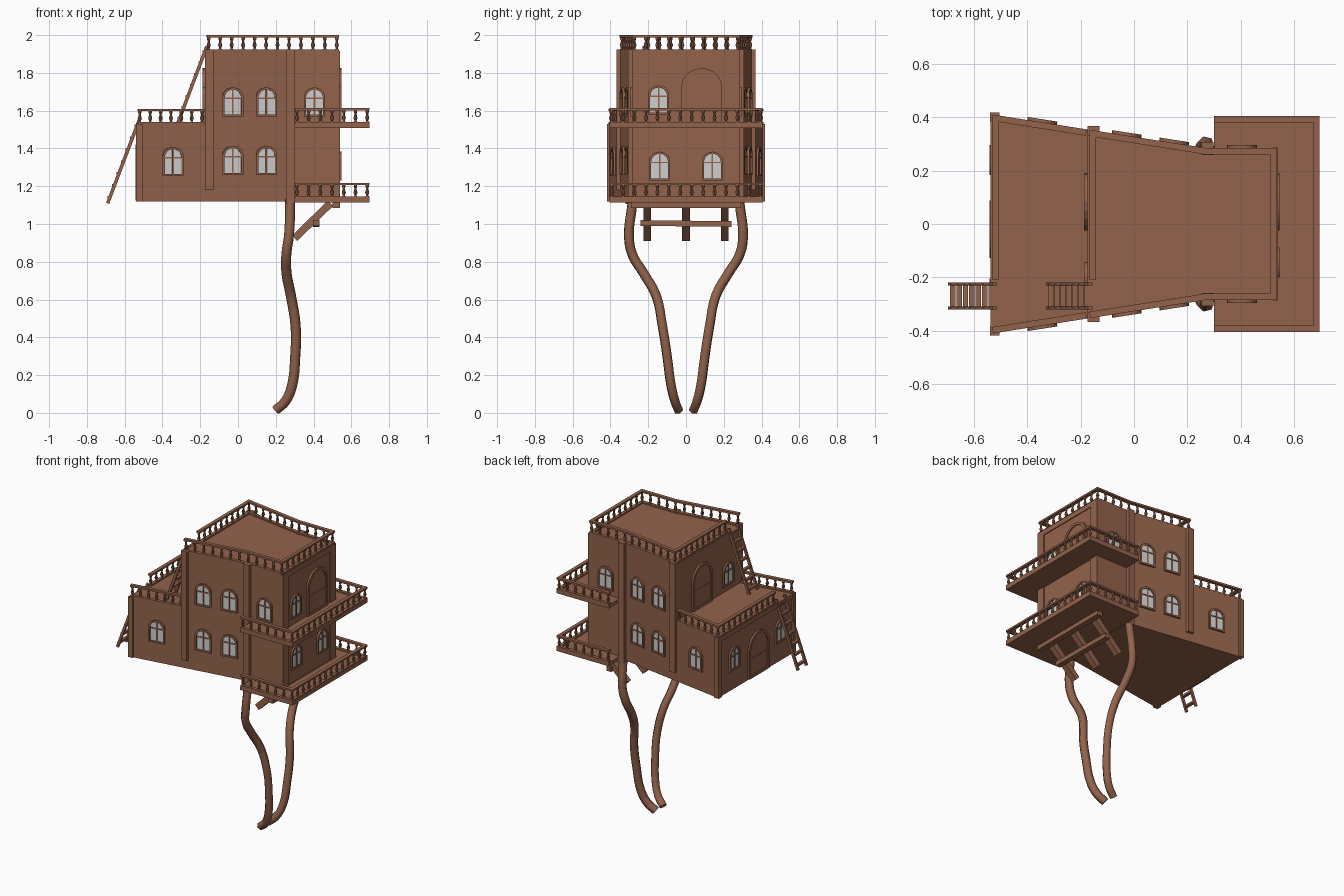
import bpy, bmesh, math
from mathutils import Vector, Matrix

if "Cube" in bpy.data.objects:
    bpy.data.objects.remove(bpy.data.objects["Cube"])


def material(name, rgb):
    m = bpy.data.materials.new(name)
    m.diffuse_color = (*rgb, 1)
    m.use_nodes = True
    m.node_tree.nodes["Principled BSDF"].inputs["Base Color"].default_value = m.diffuse_color
    return m


WOOD = material("brown wood", (0.29, 0.125, 0.072))
GLASS = material("pale grey glass", (0.62, 0.62, 0.62))


def finish(name, bm, mat=WOOD, smooth=False):
    bmesh.ops.recalc_face_normals(bm, faces=bm.faces)
    me = bpy.data.meshes.new(name)
    bm.to_mesh(me)
    bm.free()
    me.materials.append(mat)
    ob = bpy.data.objects.new(name, me)
    bpy.context.collection.objects.link(ob)
    if smooth:
        me.shade_smooth()
        me.set_sharp_from_angle(angle=math.radians(40))
    return ob


def box(bm, x0, x1, y0, y1, z0, z1):
    m = Matrix.Translation(((x0 + x1) / 2, (y0 + y1) / 2, (z0 + z1) / 2))
    bmesh.ops.create_cube(bm, size=1, matrix=m @ Matrix.Diagonal((x1 - x0, y1 - y0, z1 - z0, 1)))


def beam(bm, a, b, w, h, side=None):
    """Rectangular bar from a to b."""
    a, b = Vector(a), Vector(b)
    d = (b - a).normalized()
    s = Vector(side) if side else d.cross(Vector((0, 0, 1))).normalized()
    m = Matrix((s, d, s.cross(d))).transposed().to_4x4()
    m.translation = (a + b) / 2
    bmesh.ops.create_cube(bm, size=1, matrix=m @ Matrix.Diagonal((w, (b - a).length, h, 1)))


def loft(bm, loops, close=False, caps=False):
    vs = [[bm.verts.new(p) for p in l] for l in loops]
    n = len(vs[0])
    for a, b in zip(vs, vs[1:] + vs[:1] if close else vs[1:]):
        for i in range(n):
            bm.faces.new((a[i], a[(i + 1) % n], b[(i + 1) % n], b[i]))
    if caps:
        bm.faces.new(vs[0][::-1])
        bm.faces.new(vs[-1])


def prism(bm, pts, z0, z1):
    loft(bm, [[(x, y, z) for x, y in pts] for z in (z0, z1)], caps=True)


def wall_y(x):
    return 0.41 - 0.156 * (x + 0.53) if x < 0.27 else 0.285


def outline(x0, x1):
    xs = [x0] + ([0.27] if x1 > 0.27 else []) + [x1]
    return [(x, -wall_y(x)) for x in xs] + [(x, wall_y(x)) for x in reversed(xs)]


# house body: long lower storey and shorter upper storey
bm = bmesh.new()
prism(bm, outline(-0.53, 0.535), 1.12, 1.53)
finish("lower_storey", bm)
bm = bmesh.new()
prism(bm, outline(-0.175, 0.535), 1.525, 1.915)
finish("upper_storey", bm)

# corner posts, end boards and sill beams
bm = bmesh.new()
for s in (-1, 1):
    for x0, x1, y, z0, z1 in ((-0.54, -0.505, 0.4, 1.12, 1.53), (-0.175, -0.13, 0.35, 1.18, 1.925)):
        box(bm, x0, x1, s * y - 0.018, s * y + 0.018, z0, z1)
    box(bm, 0.525, 0.541, s * 0.257 - 0.03, s * 0.257 + 0.03, 1.12, 1.915)
finish("corner_posts", bm)
bm = bmesh.new()
box(bm, 0.525, 0.541, -0.287, 0.287, 1.88, 1.915)
box(bm, 0.50, 0.54, -0.29, 0.29, 1.085, 1.14)
box(bm, -0.538, -0.51, -0.4, 0.4, 1.5, 1.53)
finish("end_beams", bm)

# balconies wrapping the right end
for name, z in (("lower_balcony", 1.125), ("upper_balcony", 1.52)):
    bm = bmesh.new()
    box(bm, 0.30, 0.697, -0.405, 0.405, z - 0.012, z + 0.012)
    finish(name, bm)

# railings with turned balusters
PROFILE = ((0.010, 0), (0.010, 0.12), (0.005, 0.2), (0.011, 0.42), (0.005, 0.7), (0.009, 0.85), (0.009, 1))


def railing(name, path, z, top):
    bm = bmesh.new()
    for a, b in zip(path, path[1:]):
        a, b = Vector((*a, 0)), Vector((*b, 0))
        d = (b - a).normalized() * 0.011
        for h, t in ((z + 0.004, 0.010), (top - 0.006, 0.012)):
            up = Vector((0, 0, h))
            beam(bm, a - d + up, b + d + up, 0.024, t)
        n = max(1, round((b - a).length / 0.06))
        for i in range(n + 1):
            p = a.lerp(b, i / n)
            loft(bm, [[(p.x + r * math.cos(k * math.pi / 4), p.y + r * math.sin(k * math.pi / 4),
                        z + t * (top - 0.01 - z)) for k in range(8)] for r, t in PROFILE])
    finish(name, bm, smooth=True)


e = 0.012
railing("upper_roof_railing", [(-0.155, -wall_y(-0.155) + e), (0.27, -0.273), (0.523, -0.273),
        (0.523, 0.273), (0.27, 0.273), (-0.155, wall_y(-0.155) - e), (-0.155, -0.2)], 1.915, 2.0)
railing("lower_roof_railing_rear", [(-0.19, 0.345), (-0.52, 0.397), (-0.52, -0.2)], 1.53, 1.61)
railing("lower_roof_railing_front", [(-0.19, -0.345), (-0.52, -0.397)], 1.53, 1.61)
for name, z in (("lower_balcony_railing", 1.137), ("upper_balcony_railing", 1.532)):
    railing(name, [(0.312, -0.393), (0.684, -0.393), (0.684, 0.393), (0.312, 0.393)], z, z + 0.081)


# arched windows and doors, built flat then set on a wall
def arch(w, h, rise, n=10):
    pts = [(-w / 2, 0), (w / 2, 0)]
    for i in range(n + 1):
        a = math.pi * i / n
        pts.append((w / 2 * math.cos(a), h - rise + rise * math.sin(a)))
    return pts


def place(x, y, z, out):
    """Local x runs along the wall, y up, z out of the wall."""
    o = Vector((math.cos(out), math.sin(out), 0))
    up = Vector((0, 0, 1))
    m = Matrix((up.cross(o), up, o)).transposed().to_4x4()
    m.translation = (x, y, z)
    return m


def arched_part(name, m, w, h, rise, rim, door=False):
    outer, inner = arch(w, h, rise), arch(w - 2 * rim, h - 2 * rim, rise - rim * 0.3)
    inner = [(x, y + rim) for x, y in inner]
    bm = bmesh.new()
    at = lambda pts, d: [(x, y, d) for x, y in pts]
    loft(bm, [at(outer, -0.003), at(outer, 0.012), at(inner, 0.012), at(inner, -0.003)], close=True)
    if door:
        loft(bm, [at(inner, -0.003), at(inner, 0.005)], caps=True)
        box(bm, -w / 2 + rim, w / 2 - rim, h * 0.42, h * 0.45, 0, 0.009)
    else:
        box(bm, -0.004, 0.004, rim, h - rim, 0, 0.009)
        box(bm, -w / 2 + rim, w / 2 - rim, h * 0.60, h * 0.65, 0, 0.009)
    bm.transform(m)
    finish(name + "_frame", bm)
    if not door:
        bm = bmesh.new()
        loft(bm, [at(inner, -0.002), at(inner, 0.004)], caps=True)
        bm.transform(m)
        finish(name + "_glass", bm, GLASS)


slope = math.atan(0.156)
spots = []
for s in (-1, 1):
    for x, z in ((-0.345, 1.255), (-0.028, 1.26), (0.15, 1.26), (-0.028, 1.57), (0.15, 1.57), (0.405, 1.57)):
        tilt = slope if x < 0.27 else 0
        spots.append((x, s * wall_y(x), z, s * (math.pi / 2 - tilt)))
spots += [(0.535, -0.145, 1.58, 0), (0.535, -0.14, 1.23, 0), (0.535, 0.14, 1.23, 0),
          (-0.53, 0.24, 1.255, math.pi), (-0.53, -0.26, 1.255, math.pi), (-0.175, -0.2, 1.57, math.pi)]
for i, p in enumerate(spots):
    arched_part("window_%d" % i, place(*p), 0.112, 0.153, 0.05, 0.011)
for i, p in enumerate([(0.535, 0.083, 1.53, 0), (-0.175, 0.083, 1.53, math.pi), (-0.53, -0.02, 1.125, math.pi)]):
    arched_part("door_%d" % i, place(*p), 0.215, 0.295, 0.10, 0.016, door=True)


# ladders
def ladder(name, a, b, n):
    bm = bmesh.new()
    for y in (-0.225, -0.315):
        beam(bm, (a[0], y, a[1]), (b[0], y, b[1]), 0.012, 0.018, side=(0, 1, 0))
    a, b = Vector(a), Vector(b)
    for i in range(n):
        p = a.lerp(b, (i + 0.5) / n)
        box(bm, p.x - 0.012, p.x + 0.008, -0.315, -0.225, p.y - 0.007, p.y + 0.007)
    finish(name, bm)


ladder("lower_ladder", (-0.69, 1.11), (-0.523, 1.55), 7)
ladder("upper_ladder", (-0.32, 1.53), (-0.165, 1.94), 7)

# bent tree-trunk legs rising into wall posts
LEG = ((0.20, 0.040, 0.015), (0.25, 0.058, 0.06), (0.285, 0.078, 0.14), (0.303, 0.10, 0.3), (0.305, 0.125, 0.46),
       (0.28, 0.158, 0.62), (0.257, 0.225, 0.74), (0.256, 0.285, 0.84), (0.27, 0.302, 0.94), (0.276, 0.285, 1.1),
       (0.276, 0.283, 1.13))
for s, name in ((-1, "front_leg"), (1, "rear_leg")):
    cu = bpy.data.curves.new(name, 'CURVE')
    cu.dimensions = '3D'
    cu.bevel_depth = 0.027
    cu.bevel_resolution = 1
    cu.resolution_u = 4
    cu.use_fill_caps = True
    sp = cu.splines.new('BEZIER')
    sp.bezier_points.add(len(LEG) - 1)
    for bp, (x, y, z) in zip(sp.bezier_points, LEG):
        bp.co = (x, s * y, z)
        bp.handle_left_type = bp.handle_right_type = 'AUTO'
    cu.materials.append(WOOD)
    bpy.context.collection.objects.link(bpy.data.objects.new(name, cu))
    bm = bmesh.new()
    box(bm, 0.253, 0.298, s * 0.283 - 0.024, s * 0.283 + 0.024, 1.11, 1.925)
    finish(name + "_post", bm)

# diagonal braces and their cross beam under the balcony
bm = bmesh.new()
for y in (-0.205, 0, 0.205):
    beam(bm, (0.30, y, 0.925), (0.49, y, 1.11), 0.04, 0.04, side=(0, 1, 0))
beam(bm, (0.415, -0.24, 1.005), (0.415, 0.24, 1.0), 0.035, 0.03)
finish("balcony_braces", bm)
